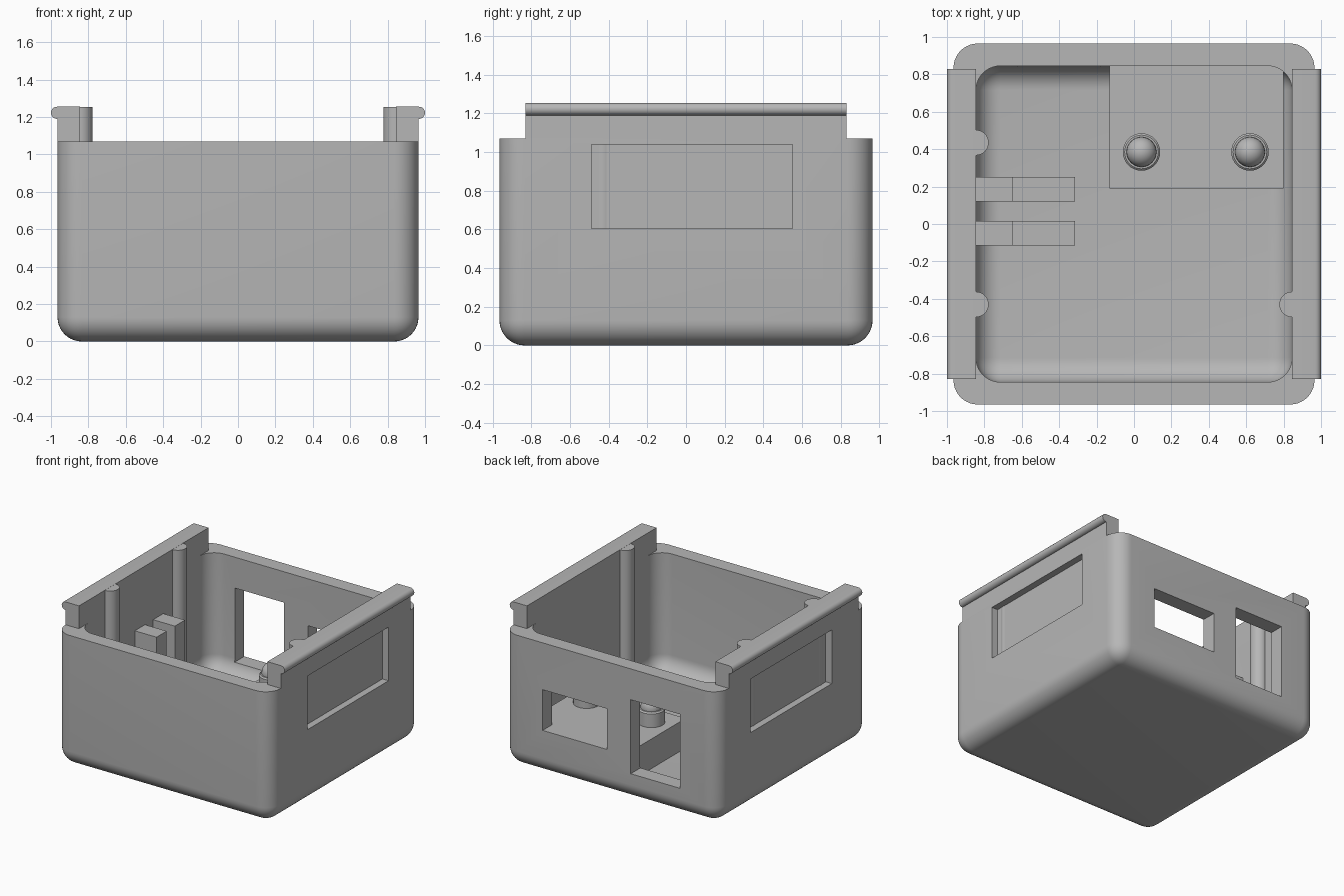
import bpy, bmesh, math
from mathutils import Vector

cube = bpy.data.objects.get("Cube")
if cube:
    bpy.data.objects.remove(cube, do_unlink=True)

GREY = (0.47, 0.47, 0.47, 1)
plastic = bpy.data.materials.new("grey plastic")
plastic.use_nodes = True
plastic.diffuse_color = GREY
plastic.node_tree.nodes["Principled BSDF"].inputs["Base Color"].default_value = GREY

HALF, WALL, RIM, TOP = 0.965, 0.12, 1.07, 1.255
INNER, FLOOR, RADIUS = HALF - WALL, WALL, 0.13
DECK = 0.36


def finish(name, bm, smooth=True):
    bmesh.ops.recalc_face_normals(bm, faces=bm.faces)
    mesh = bpy.data.meshes.new(name)
    bm.to_mesh(mesh)
    bm.free()
    mesh.materials.append(plastic)
    obj = bpy.data.objects.new(name, mesh)
    bpy.context.collection.objects.link(obj)
    if smooth:
        shade(obj)
    return obj


def activate(obj):
    bpy.ops.object.select_all(action='DESELECT')
    obj.select_set(True)
    bpy.context.view_layer.objects.active = obj


def shade(obj):
    activate(obj)
    bpy.ops.object.shade_smooth_by_angle(angle=math.radians(30))


def box(name, x, y, z, radius=0):
    """Box from ranges; a radius rounds every edge except the top ones."""
    bm = bmesh.new()
    bmesh.ops.create_cube(bm, size=1)
    for v in bm.verts:
        v.co = Vector([r[0] if c < 0 else r[1] for c, r in zip(v.co, (x, y, z))])
    if radius:
        edges = [e for e in bm.edges if min(v.co.z for v in e.verts) < z[1] - 0.01]
        bmesh.ops.bevel(bm, geom=edges, offset=radius, segments=10,
                        profile=0.5, affect='EDGES')
    return finish(name, bm, smooth=False)


def extrude_profile(name, points, y):
    """Closed x-z profile swept along y."""
    bm = bmesh.new()
    face = bm.faces.new([bm.verts.new((px, y[0], pz)) for px, pz in points])
    swept = bmesh.ops.extrude_face_region(bm, geom=[face])["geom"]
    verts = [g for g in swept if isinstance(g, bmesh.types.BMVert)]
    bmesh.ops.translate(bm, verts=verts, vec=(0, y[1] - y[0], 0))
    return finish(name, bm)


def lathe(name, profile, x, y, steps=32):
    """Radius-height profile spun about a vertical axis."""
    bm = bmesh.new()
    verts = [bm.verts.new((r, 0, z)) for r, z in profile]
    edges = [bm.edges.new(pair) for pair in zip(verts, verts[1:])]
    bmesh.ops.spin(bm, geom=verts + edges, axis=(0, 0, 1), cent=(0, 0, 0),
                   angle=math.tau, steps=steps)
    bmesh.ops.remove_doubles(bm, verts=bm.verts, dist=1e-4)
    bmesh.ops.translate(bm, verts=bm.verts, vec=(x, y, 0))
    return finish(name, bm)


def cut(target, cutter):
    mod = target.modifiers.new("cut", 'BOOLEAN')
    mod.operation, mod.solver, mod.object = 'DIFFERENCE', 'EXACT', cutter
    activate(target)
    bpy.ops.object.modifier_apply(modifier=mod.name)
    bpy.data.objects.remove(cutter, do_unlink=True)


# Open tray with rounded corners
span, inside = (-HALF, HALF), (-INNER, INNER)
tray = box("tray", span, span, (0, RIM), RADIUS)
cut(tray, box("cavity", inside, inside, (FLOOR, RIM + 0.3), RADIUS))

# Back windows
back = (INNER - 0.05, HALF + 0.1)
cut(tray, box("wide_window", (0.035, 0.61), back, (DECK, 0.69)))
cut(tray, box("tall_window", (-0.62, -0.18), back, (0.22, 0.82)))

# Shallow side recesses
for side in (-1, 1):
    depth = sorted((side * (HALF - 0.055), side * (HALF + 0.1)))
    cut(tray, box("recess", depth, (-0.49, 0.55), (0.605, 1.04)))
shade(tray)

# Sliding rails with rounded outer lips
LIP = 0.0325
for side, label in ((1, "left"), (-1, "right")):
    arc = [(1 - LIP + LIP * math.cos(a), TOP - LIP + LIP * math.sin(a))
           for a in (math.pi * (i / 10 - 0.5) for i in range(11))]
    profile = [(INNER, RIM), (HALF, RIM), (HALF, TOP - 2 * LIP)] + arc + [(INNER, TOP)]
    extrude_profile(label + "_rail", [(side * px, pz) for px, pz in profile],
                    (-0.83, 0.83))

# Upright posts against the side walls
for name, x, y in (("left_front_post", INNER, -0.43),
                   ("right_front_post", -INNER, -0.43),
                   ("right_back_post", -INNER, 0.435)):
    lathe(name, [(0, FLOOR), (0.068, FLOOR), (0.068, TOP - 0.001), (0, TOP - 0.001)], x, y)

# Raised deck in the back corner
box("deck", (-0.13, 0.8), (0.19, INNER), (FLOOR - 0.02, DECK))

# Domed pegs on the deck
dome = [(0.08 * math.cos(a), 0.49 + 0.08 * math.sin(a))
        for a in (math.pi / 2 * i / 8 for i in range(8))] + [(0, 0.57)]
for name, x in (("right_peg", 0.04), ("left_peg", 0.62)):
    lathe(name, [(0, DECK), (0.1, DECK), (0.1, 0.47), (0.09, 0.48), (0.08, 0.48)] + dome,
          x, 0.385)

# Stepped brackets on the right wall
for name, y in (("front_bracket", -0.115), ("back_bracket", 0.12)):
    extrude_profile(name, [(-INNER, FLOOR - 0.02), (-0.315, FLOOR - 0.02), (-0.315, 0.3),
                           (-0.65, 0.3), (-0.65, 0.78), (-INNER, 0.78)], (y, y + 0.13))
